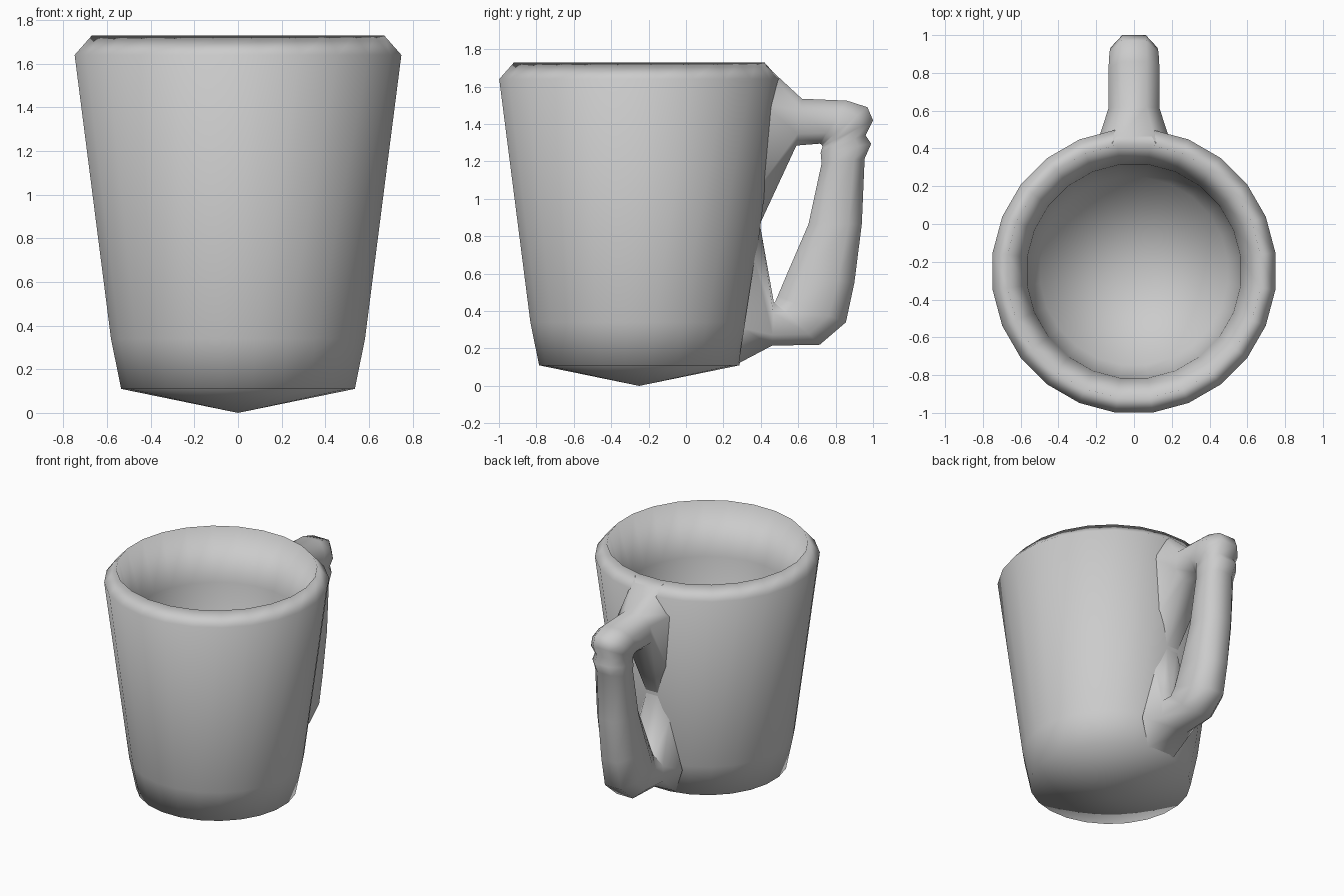
import bpy, bmesh, math
from mathutils import Vector

if "Cube" in bpy.data.objects:
    bpy.data.objects.remove(bpy.data.objects["Cube"])


def finish(bm, name):
    bmesh.ops.recalc_face_normals(bm, faces=bm.faces)
    for face in bm.faces:
        face.smooth = True
    mesh = bpy.data.meshes.new(name)
    bm.to_mesh(mesh)
    bm.free()
    obj = bpy.data.objects.new(name, mesh)
    bpy.context.collection.objects.link(obj)
    return obj


def loft(bm, rings):
    loops = [[bm.verts.new(p) for p in ring] for ring in rings]
    n = len(loops[0])
    for a, b in zip(loops, loops[1:]):
        for i in range(n):
            j = (i + 1) % n
            bm.faces.new((a[i], a[j], b[j], b[i]))
    return loops


# Cup body: 24-sided lathe, outer wall, peaked rim, inner wall, shallow cone base
SIDES, CUP_Y = 24, -0.25
profile = [(0.54, 0.11), (0.587, 0.34), (0.755, 1.64), (0.675, 1.73),
           (0.57, 1.36), (0.50, 0.34)]
rings = []
for r, z in profile:
    angles = [(i + 0.5) * math.tau / SIDES for i in range(SIDES)]
    rings.append([Vector((r * math.cos(a), CUP_Y + r * math.sin(a), z)) for a in angles])
bm = bmesh.new()
loops = loft(bm, rings)
for loop, z in ((loops[0], 0.0), (loops[-1], 0.2)):
    tip = bm.verts.new((0, CUP_Y, z))
    for i in range(SIDES):
        bm.faces.new((loop[i], loop[(i + 1) % SIDES], tip))
finish(bm, "cup_body")

# Handle: octagonal sections as (outer y, outer z, inner y, inner z, half width)
sections = [
    (0.42, 1.72, 0.395, 0.865, 0.235),
    (0.62, 1.535, 0.59, 1.285, 0.135),
    (0.86, 1.525, 0.715, 1.295, 0.135),
    (0.97, 1.49, 0.725, 1.29, 0.13),
    (1.00, 1.42, 0.73, 1.28, 0.125),
    (0.96, 1.34, 0.725, 1.265, 0.115),
    (0.99, 1.295, 0.72, 1.245, 0.12),
    (0.955, 1.215, 0.725, 1.19, 0.115),
    (0.94, 0.865, 0.655, 0.865, 0.12),
    (0.90, 0.55, 0.545, 0.61, 0.125),
    (0.855, 0.34, 0.49, 0.48, 0.13),
    (0.715, 0.22, 0.477, 0.45, 0.13),
    (0.46, 0.215, 0.47, 0.445, 0.14),
    (0.28, 0.12, 0.395, 0.865, 0.22),
]
octagon = [(1, 0.5), (0.5, 1), (-0.5, 1), (-1, 0.5),
           (-1, -0.5), (-0.5, -1), (0.5, -1), (1, -0.5)]
rings = []
for k, (oy, oz, iy, iz, w) in enumerate(sections):
    outer, inner = Vector((0, oy, oz)), Vector((0, iy, iz))
    mid, half = (outer + inner) / 2, (outer - inner) / 2
    # the two roots narrow toward the middle of the wall
    taper = 0.3 if k in (0, len(sections) - 1) else 0.0
    rings.append([mid + half * u + Vector((w * v * (1 - taper * (1 - u)), 0, 0))
                  for u, v in octagon])
bm = bmesh.new()
loft(bm, rings)
finish(bm, "handle")
